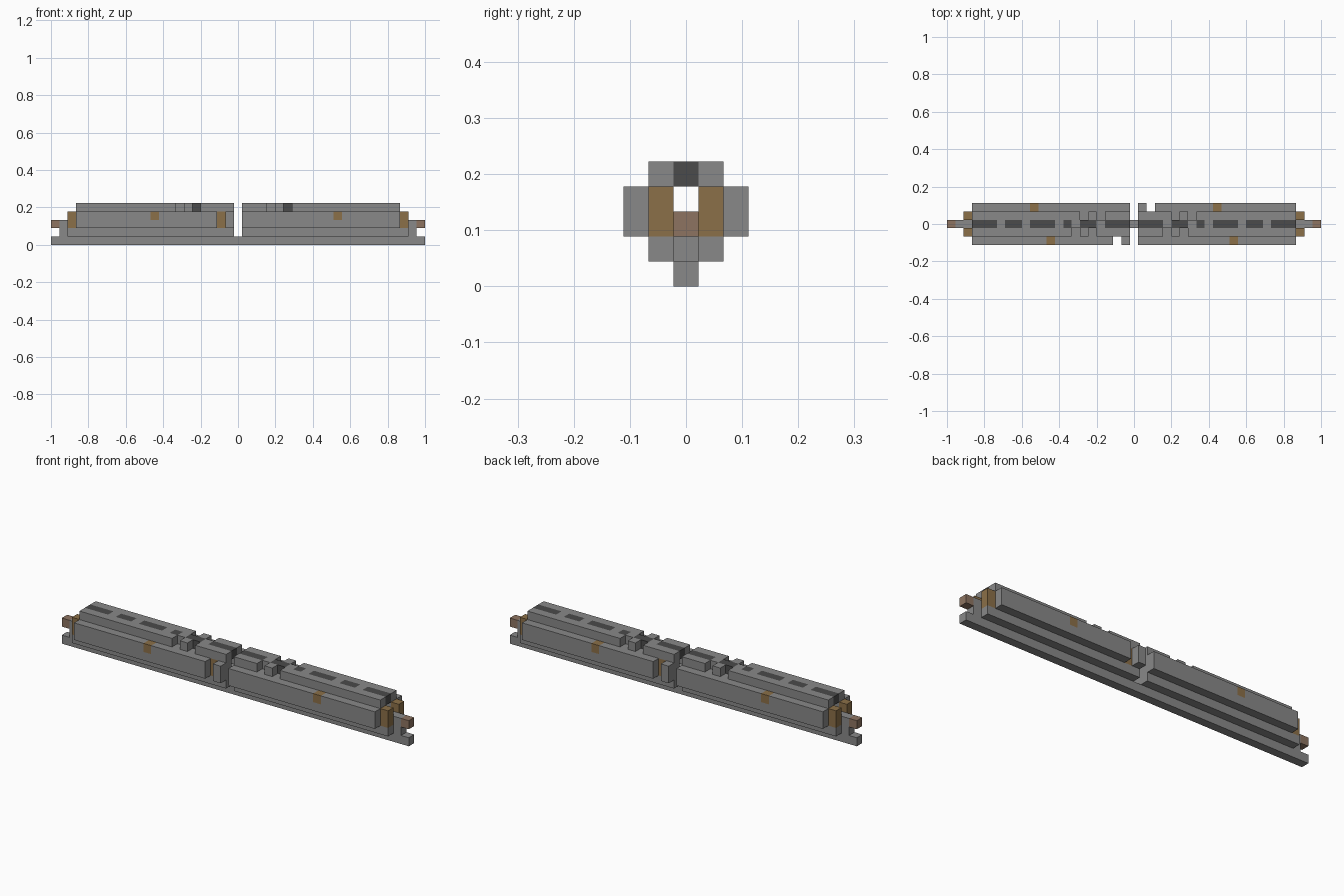
import bpy
import bmesh
from mathutils import Matrix, Vector

if "Cube" in bpy.data.objects:
    bpy.data.objects.remove(bpy.data.objects["Cube"], do_unlink=True)

U = 2 / 45            # one block
END = 19.5            # half length of the main body, in blocks


def material(name, rgb):
    m = bpy.data.materials.new(name)
    m.use_nodes = True
    m.diffuse_color = (*rgb, 1)
    m.node_tree.nodes["Principled BSDF"].inputs["Base Color"].default_value = (*rgb, 1)
    return m


GREY = material("grey", (0.25, 0.25, 0.25))
DARK = material("dark grey", (0.07, 0.07, 0.07))
BROWN = material("brown", (0.26, 0.16, 0.065))
COPPER = material("dull copper", (0.27, 0.175, 0.12))


def spans(start, end, cuts):
    """Split start..end into the pieces left between one-block cuts."""
    pieces = []
    for c in sorted(cuts):
        if start < c:
            pieces.append((start, c))
        start = c + 1
    if start < end:
        pieces.append((start, end))
    return pieces


def part(name, mat, xs, y, z, turned=True):
    """Row of boxes over the x spans, repeated half a turn about z."""
    bm = bmesh.new()
    for x in xs:
        lo, hi = (Vector(c) * U for c in zip(x, y, z))
        place = Matrix.Translation((lo + hi) / 2) @ Matrix.Diagonal((*(hi - lo), 1))
        for angle in ((0, 3.14159265) if turned else (0,)):
            bmesh.ops.create_cube(bm, size=1, matrix=Matrix.Rotation(angle, 4, "Z") @ place)
    mesh = bpy.data.meshes.new(name)
    bm.to_mesh(mesh)
    bm.free()
    mesh.materials.append(mat)
    ob = bpy.data.objects.new(name, mesh)
    bpy.context.collection.objects.link(ob)


MID = (-0.5, 0.5)
INNER = (-1.5, -0.5)
OUTER = (-2.5, -1.5)
GAP = -0.5            # central slot
NOTCH = -2.5          # side slot beside the centre
STUDS = (-10.5, 11.5)
RIDGE_CUTS = (-7.5, -5.5, 3.5, 5.5)

# Keel and stepped floor
part("keel", GREY, [(-22.5, 22.5)], MID, (0, 1), turned=False)
part("floor", GREY, [(0.5, END + 1)], (-1.5, 1.5), (1, 2))

# Central bar with its end tongues
part("central_bar", GREY, [(0.5, END + 1)], MID, (2, 3))
part("bar_neck", GREY, [(END + 1, END + 2)], MID, (1, 3))
part("bar_tip", COPPER, [(END + 2, END + 3)], MID, (2, 3))

# Side walls, inner layer
part("inner_wall", GREY, spans(-END, END, [NOTCH, GAP]), INNER, (2, 4))
part("inner_brown_block", BROWN,
     [(-END - 1, -END), (NOTCH, NOTCH + 1), (END, END + 1)], INNER, (2, 4))

# Side walls, outer layer with studs
part("outer_wall_lower", GREY, spans(-END, END, [NOTCH, GAP]), OUTER, (2, 3))
part("outer_wall_upper", GREY, spans(-END, END, [NOTCH, GAP, *STUDS]), OUTER, (3, 4))
part("wall_stud", BROWN, [(s, s + 1) for s in STUDS], OUTER, (3, 4))

# Roof ridge: notched sides and a dashed middle strip
part("roof_side", GREY, spans(-END, END, [GAP, *RIDGE_CUTS]), INNER, (4, 5))
joints = [3.5, 6.5, 8.5, 12.5, 15.5]
part("roof_dash", DARK, spans(0.5, END, joints), MID, (4, 5))
part("roof_joint", GREY, [(j, j + 1) for j in joints], MID, (4, 5))
